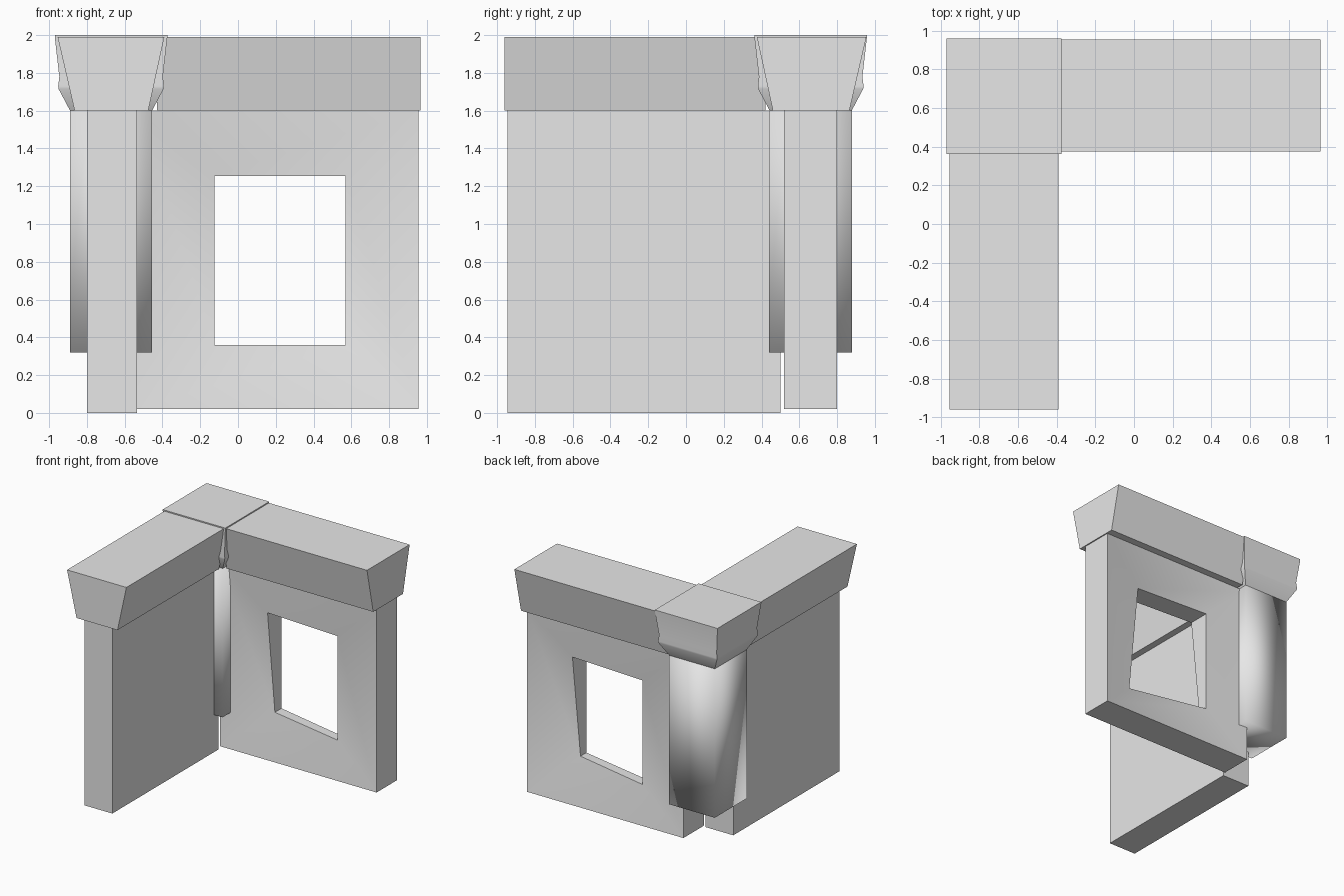
import bpy
import bmesh
from math import radians

old = bpy.data.objects.get("Cube")
if old:
    bpy.data.objects.remove(old, do_unlink=True)

# One plain stone colour
stone = bpy.data.materials.new("light_grey_stone")
stone.use_nodes = True
grey = (0.8, 0.8, 0.8, 1.0)
stone.diffuse_color = grey
stone.node_tree.nodes["Principled BSDF"].inputs["Base Color"].default_value = grey


def finish(bm, name, smooth="angle"):
    bmesh.ops.recalc_face_normals(bm, faces=bm.faces[:])
    mesh = bpy.data.meshes.new(name)
    bm.to_mesh(mesh)
    bm.free()
    mesh.materials.append(stone)
    obj = bpy.data.objects.new(name, mesh)
    bpy.context.collection.objects.link(obj)
    if smooth == "all":
        mesh.polygons.foreach_set("use_smooth", [True] * len(mesh.polygons))
    elif smooth == "angle":
        bpy.ops.object.select_all(action="DESELECT")
        obj.select_set(True)
        bpy.context.view_layer.objects.active = obj
        bpy.ops.object.shade_smooth_by_angle(angle=radians(40))
    return obj


def loft(name, sections, smooth="none"):
    """Skin rectangles (x0, x1, y0, y1, z) from bottom to top and cap both ends."""
    bm = bmesh.new()
    rings = []
    for x0, x1, y0, y1, z in sections:
        corners = ((x0, y0), (x1, y0), (x1, y1), (x0, y1))
        rings.append([bm.verts.new((x, y, z)) for x, y in corners])
    for low, high in zip(rings, rings[1:]):
        for i in range(4):
            j = (i + 1) % 4
            bm.faces.new((low[i], low[j], high[j], high[i]))
    bm.faces.new(rings[0])
    bm.faces.new(rings[-1])
    return finish(bm, name, smooth)


def window_wall(name, outer, opening, y_front, y_back, front_depths, back_depths):
    """Wall whose faces sink toward an opening; depths run from bottom left round."""
    bm = bmesh.new()

    def ring(rect, depths):
        x0, x1, z0, z1 = rect
        corners = ((x0, z0), (x1, z0), (x1, z1), (x0, z1))
        return [bm.verts.new((x, y, z)) for (x, z), y in zip(corners, depths)]

    rings = [ring(outer, [y_front] * 4), ring(opening, front_depths),
             ring(opening, back_depths), ring(outer, [y_back] * 4)]
    for k in range(4):
        a, b = rings[k], rings[(k + 1) % 4]
        for i in range(4):
            j = (i + 1) % 4
            bm.faces.new((a[i], a[j], b[j], b[i]))
    return finish(bm, name)


# Solid side wall and the back wall with its sunken window
loft("side_wall", [(-0.80, -0.535, -0.945, 0.50, z) for z in (0, 1.6)])
window_wall("window_wall", (-0.535, 0.955, 0.02, 1.6), (-0.125, 0.57, 0.36, 1.255),
            0.52, 0.80, (0.68, 0.54, 0.54, 0.58), (0.77, 0.62, 0.73, 0.77))

# Corner post, softly shaded round its corners
loft("corner_post", [(-0.89, -0.455, 0.44, 0.88, z) for z in (0.32, 1.6)], "all")

# Flared beams on top of the walls
loft("side_beam", [(-0.865, -0.475, -0.96, 0.42, 1.6),
                   (-0.955, -0.39, -0.96, 0.42, 1.99)])
loft("back_beam", [(-0.43, 0.965, 0.46, 0.865, 1.6),
                   (-0.43, 0.965, 0.375, 0.955, 1.99)])

# Flared corner cap with a slight waist
cx, cy = -0.672, 0.66
cap = [(0.217, 1.6), (0.278, 1.715), (0.28, 1.73), (0.274, 1.78), (0.298, 1.99), (0.298, 2.0)]
loft("corner_cap", [(cx - r, cx + r, cy - r, cy + r, z) for r, z in cap], "angle")
